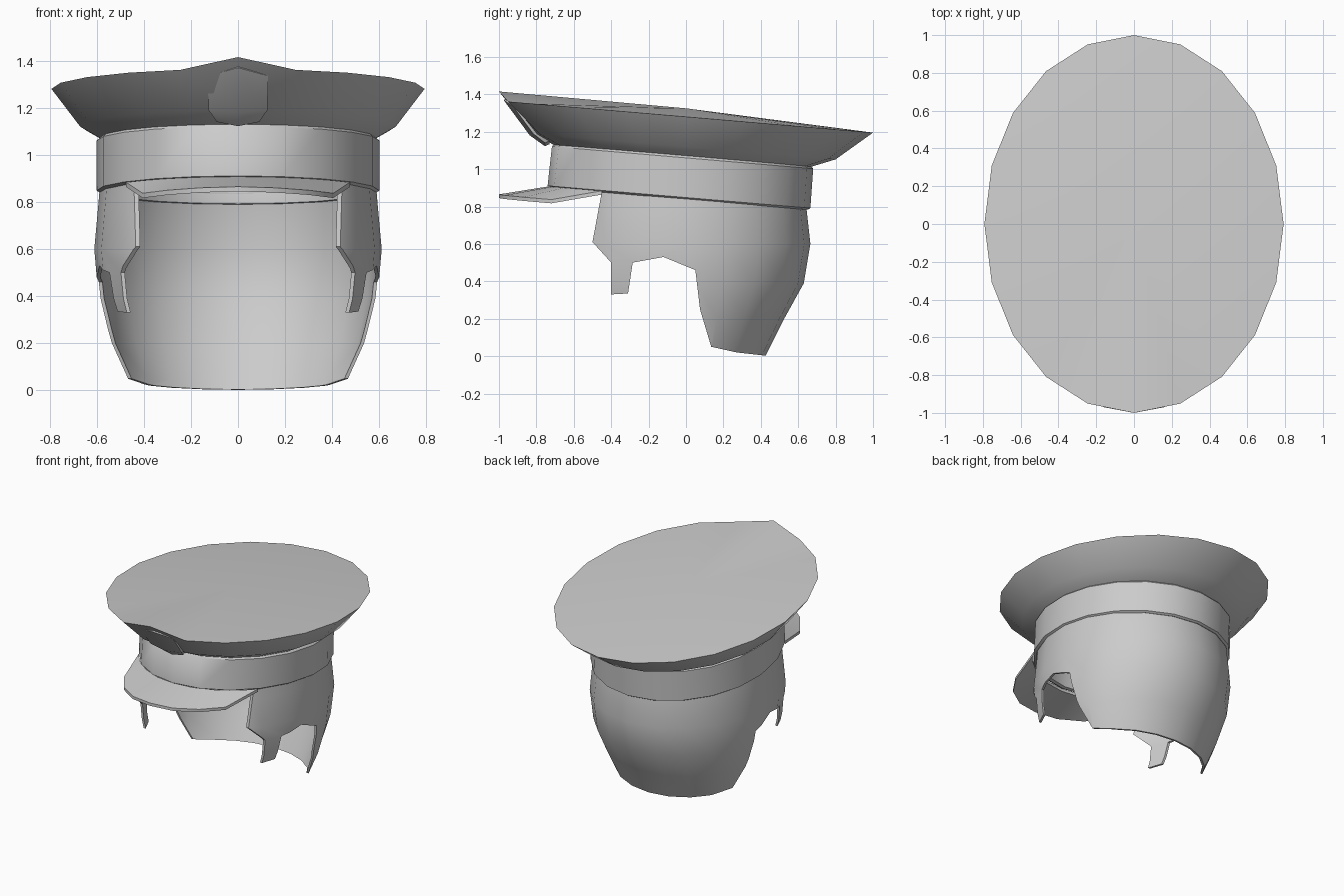
import bpy, bmesh, math

if "Cube" in bpy.data.objects:
    bpy.data.objects.remove(bpy.data.objects["Cube"])

SIDES = 20
SLOPE = 0.085  # the whole cap tips down towards the back

grey = bpy.data.materials.new("plain_grey")
grey.use_nodes = True
grey.diffuse_color = (0.6, 0.6, 0.6, 1)
grey.node_tree.nodes["Principled BSDF"].inputs["Base Color"].default_value = (0.6, 0.6, 0.6, 1)


def finish(name, bm, angle=40):
    bmesh.ops.recalc_face_normals(bm, faces=bm.faces)
    mesh = bpy.data.meshes.new(name)
    bm.to_mesh(mesh)
    bm.free()
    mesh.materials.append(grey)
    obj = bpy.data.objects.new(name, mesh)
    bpy.context.collection.objects.link(obj)
    smooth(obj, angle)
    return obj


def smooth(obj, angle=40):
    bpy.ops.object.select_all(action='DESELECT')
    obj.select_set(True)
    bpy.context.view_layer.objects.active = obj
    bpy.ops.object.shade_smooth_by_angle(angle=math.radians(angle))


def loft(bm, rings, slope=SLOPE, closed=False):
    """Join egg-shaped rings given as (half width, front, back, height)."""
    loops = []
    for rx, front, back, z in rings:
        loop = []
        for i in range(SIDES):
            t = math.tau * i / SIDES
            y = math.cos(t) * (back if math.cos(t) > 0 else front)
            loop.append(bm.verts.new((rx * math.sin(t), y, z - slope * y)))
        loops.append(loop)
    pairs = list(zip(loops, loops[1:])) + ([(loops[-1], loops[0])] if closed else [])
    for a, b in pairs:
        for i in range(SIDES):
            j = (i + 1) % SIDES
            bm.faces.new((a[i], a[j], b[j], b[i]))
    return loops


# Flared crown with a shallow top and a raised front point
bm = bmesh.new()
loops = loft(bm, [(0.57, 0.69, 0.65, 1.062), (0.67, 0.82, 0.80, 1.12), (0.792, 1, 1, 1.28)])
rim = loops[-1]
rim[SIDES // 2].co.z = 1.415
peak = bm.verts.new((0, 0, 1.325))
for i in range(SIDES):
    bm.faces.new((rim[i], rim[(i + 1) % SIDES], peak))
finish("crown", bm)

# Headband
bm = bmesh.new()
loft(bm, [(0.575, 0.695, 0.66, 1.083), (0.6, 0.717, 0.68, 1.06), (0.6, 0.74, 0.665, 0.848),
          (0.585, 0.72, 0.65, 0.838), (0.565, 0.70, 0.62, 0.845), (0.56, 0.68, 0.64, 1.06)], closed=True)
finish("headband", bm)

# Visor: (inner x, outer x, outer y, outer z) from the centre to one end
half = [(0, 0, -1, 0.865), (0.14, 0.16, -0.97, 0.86), (0.28, 0.3, -0.87, 0.85),
        (0.4, 0.405, -0.72, 0.837), (0.465, 0.475, -0.45, 0.884)]
cols = [(-a, -b, y, z) for a, b, y, z in half[:0:-1]] + half
bm = bmesh.new()
sections = []
for xi, xo, yo, zo in cols:
    yi = -0.735 * math.sqrt(1 - (xi / 0.6) ** 2)
    zi = 0.845 - SLOPE * yi
    corners = [(xi, yi, zi), (xo, yo, zo), (xo, yo, zo - 0.02), (xi, yi, zi - 0.02)]
    sections.append([bm.verts.new(c) for c in corners])
for a, b in zip(sections, sections[1:]):
    for i in range(4):
        j = (i + 1) % 4
        bm.faces.new((a[i], a[j], b[j], b[i]))
bm.faces.new(sections[0])
bm.faces.new(sections[-1])
finish("visor", bm)

# Shield badge following the front of the crown: rows of (half width, side z, centre z)
def badge_y(z):
    return -0.835 - (z - 1.18) * (0.74 if z > 1.18 else 1.4)

bm = bmesh.new()
rows = []
for w, zs, zc in [(0.128, 1.335, 1.37), (0.125, 1.19, 1.18), (0.09, 1.14, 1.122)]:
    rows.append([bm.verts.new((s * w, badge_y(z) + abs(s) * 0.025, z))
                 for s, z in ((-1, zs), (0, zc), (1, zs))])
for a, b in zip(rows, rows[1:]):
    for i in range(2):
        bm.faces.new((a[i], a[i + 1], b[i + 1], b[i]))
back = bmesh.ops.extrude_face_region(bm, geom=bm.faces[:], use_keep_orig=True)
moved = [v for v in back["geom"] if isinstance(v, bmesh.types.BMVert)]
bmesh.ops.translate(bm, verts=moved, vec=(0, 0.025, 0.012))
finish("badge", bm)

# Hair shell: a thin rounded wall, later trimmed to the hairline
wall = [(-0.03, 0.46, 0.41), (0.05, 0.49, 0.45), (0.2, 0.55, 0.525), (0.39, 0.592, 0.63),
        (0.6, 0.61, 0.665), (0.8, 0.592, 0.643), (1.0, 0.575, 0.62)]
outer = [(rx, rx * 1.2, rb, z) for z, rx, rb in wall]
inner = [(rx - 0.015, f - 0.015, rb - 0.015, z) for rx, f, rb, z in reversed(outer)]
bm = bmesh.new()
loft(bm, outer + inner, slope=0, closed=True)
hair = finish("hair", bm)

# Hairline seen from the side (y, z), with sideburn, ear gap and nape
hairline = [(-0.45, 0.93), (-0.45, 0.88), (-0.5, 0.61), (-0.4, 0.5), (-0.4, 0.33), (-0.31, 0.335),
            (-0.285, 0.5), (-0.12, 0.53), (0.05, 0.46), (0.075, 0.25), (0.135, 0.05),
            (0.27, 0.02), (0.43, 0.002), (0.9, 0), (0.9, 0.815)]
bm = bmesh.new()
face = bm.faces.new([bm.verts.new((-1, y, z)) for y, z in hairline])
side = bmesh.ops.extrude_face_region(bm, geom=[face], use_keep_orig=True)
moved = [v for v in side["geom"] if isinstance(v, bmesh.types.BMVert)]
bmesh.ops.translate(bm, verts=moved, vec=(2, 0, 0))
cutter = finish("hair_cutter", bm)
cutter.hide_render = True

trim = hair.modifiers.new("hairline", 'BOOLEAN')
trim.operation = 'INTERSECT'
trim.solver = 'EXACT'
trim.object = cutter
bpy.context.view_layer.objects.active = hair
bpy.ops.object.modifier_apply(modifier=trim.name)
bpy.data.objects.remove(cutter)
smooth(hair)
